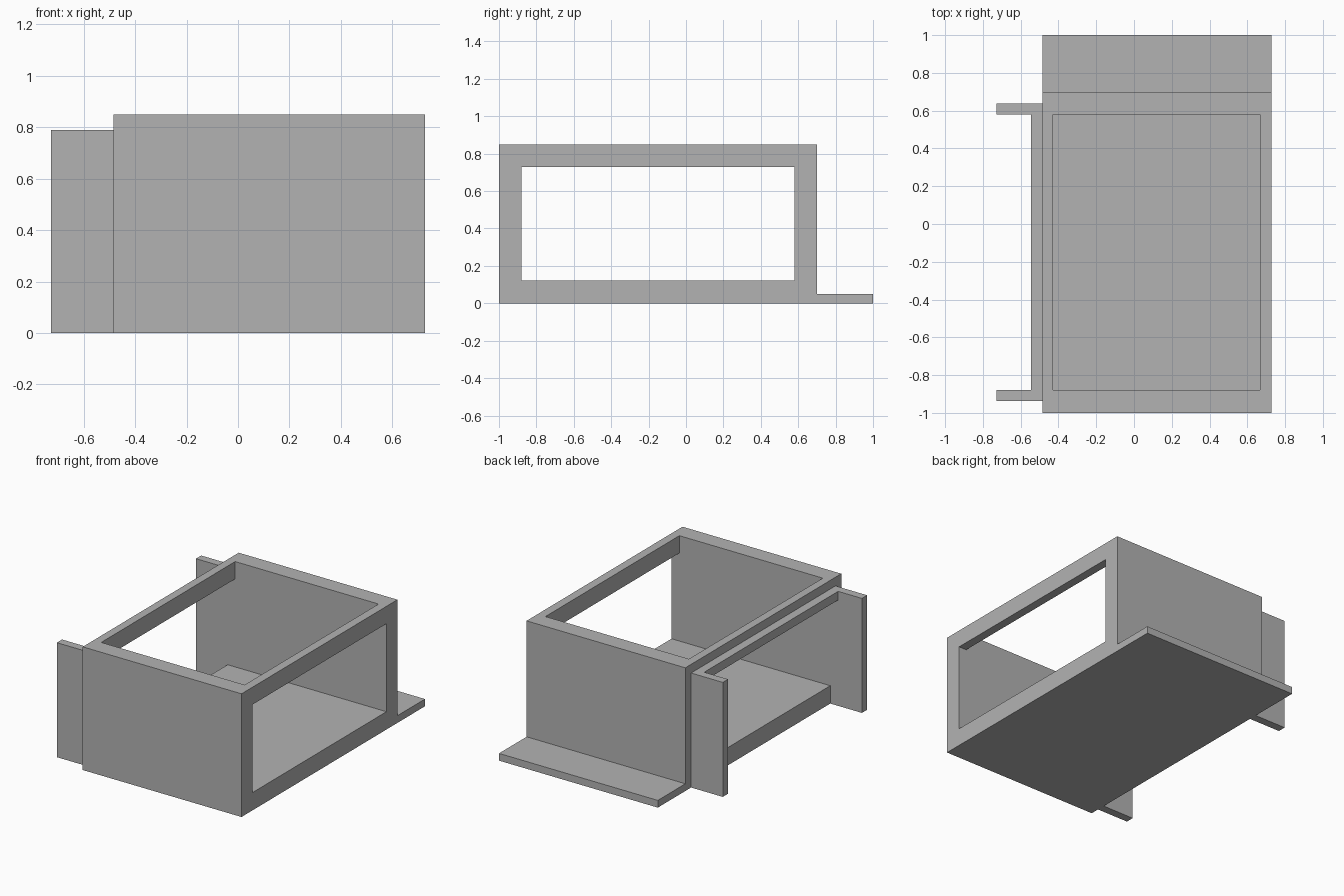
import bpy
import bmesh
from mathutils import Vector

if "Cube" in bpy.data.objects:
    bpy.data.objects.remove(bpy.data.objects["Cube"])

grey = bpy.data.materials.new("plain grey")
grey.use_nodes = True
colour = (0.45, 0.45, 0.45, 1)
grey.diffuse_color = colour
grey.node_tree.nodes["Principled BSDF"].inputs["Base Color"].default_value = colour


def extrude(name, points, direction):
    """Make a solid by sweeping a closed outline along a vector."""
    bm = bmesh.new()
    face = bm.faces.new([bm.verts.new(p) for p in points])
    swept = bmesh.ops.extrude_face_region(bm, geom=[face], use_keep_orig=True)
    verts = [g for g in swept["geom"] if isinstance(g, bmesh.types.BMVert)]
    bmesh.ops.translate(bm, verts=verts, vec=Vector(direction))
    bmesh.ops.recalc_face_normals(bm, faces=bm.faces)
    mesh = bpy.data.meshes.new(name)
    bm.to_mesh(mesh)
    bm.free()
    mesh.materials.append(grey)
    obj = bpy.data.objects.new(name, mesh)
    bpy.context.collection.objects.link(obj)
    return obj


def cut(target, name, x, y, z):
    """Subtract a box given by its ranges, then hide the cutter."""
    base = [(x[0], y[0], z[0]), (x[1], y[0], z[0]), (x[1], y[1], z[0]), (x[0], y[1], z[0])]
    cutter = extrude(name, base, (0, 0, z[1] - z[0]))
    cutter.hide_render = True
    cutter.hide_viewport = True
    cutter.display_type = 'WIRE'
    mod = target.modifiers.new(name, 'BOOLEAN')
    mod.operation = 'DIFFERENCE'
    mod.solver = 'EXACT'
    mod.object = cutter


LEFT, RIGHT = 0.727, -0.485
HOLE_Y = (-0.88, 0.58)

# Open housing with a thin rear lip, from its side outline
outline = [(-1, 0), (1, 0), (1, 0.05), (0.7, 0.05), (0.7, 0.85), (-1, 0.85)]
housing = extrude("housing", [(RIGHT, y, z) for y, z in outline], (LEFT - RIGHT, 0, 0))
cut(housing, "side_window_cutter", (-1, 1), HOLE_Y, (0.123, 0.73))
cut(housing, "top_opening_cutter", (-0.428, 0.667), HOLE_Y, (0.5, 1))

# Side bracket: two wings joined by a top rail
plan = [(RIGHT, -0.937), (-0.727, -0.937), (-0.727, -0.88), (-0.545, -0.88),
        (-0.545, 0.58), (-0.727, 0.58), (-0.727, 0.637), (RIGHT, 0.637)]
bracket = extrude("side_bracket", [(x, y, 0) for x, y in plan], (0, 0, 0.79))
cut(bracket, "bracket_window_cutter", (-0.6, -0.4), HOLE_Y, (-0.2, 0.73))
